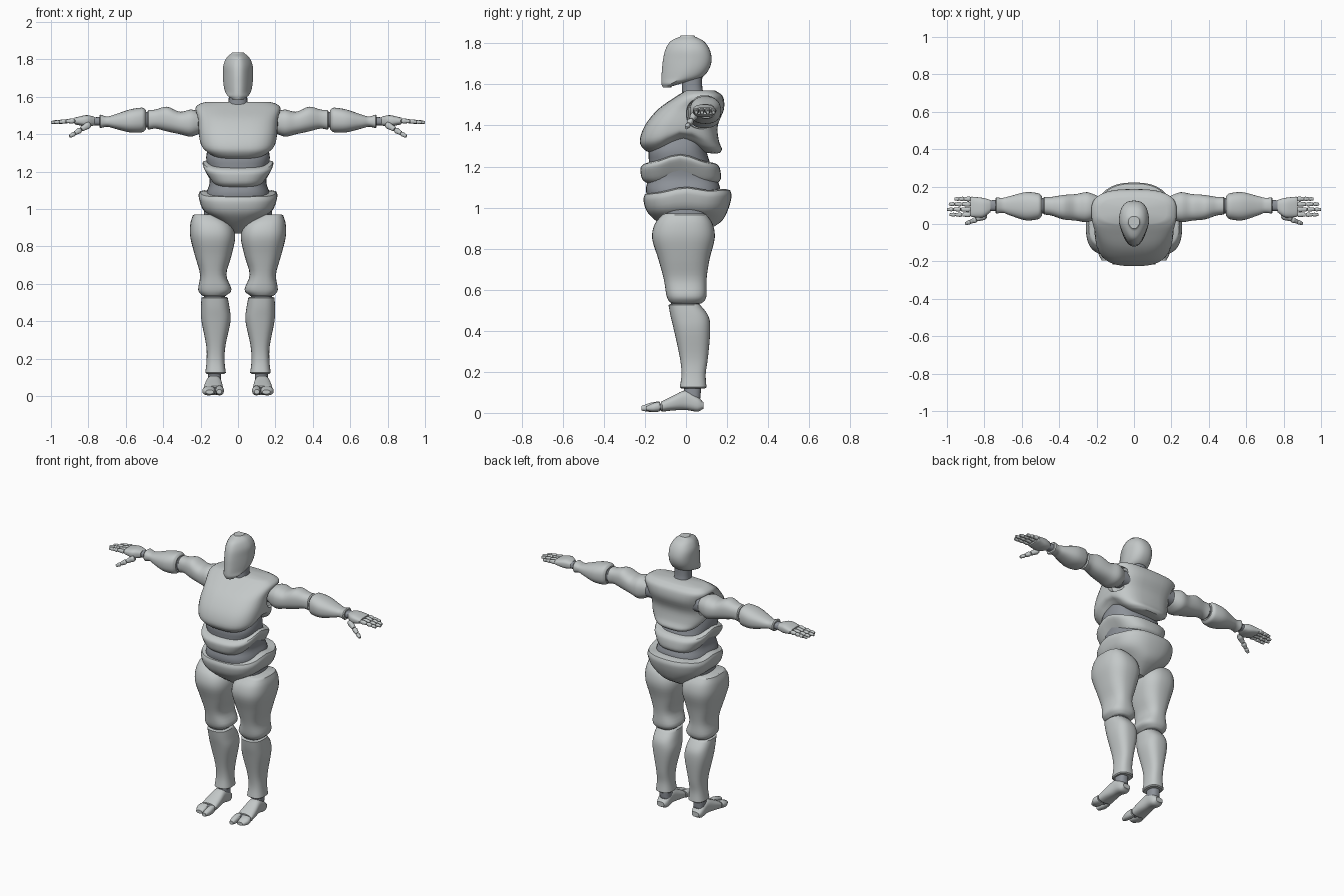
import bpy, bmesh, math
from mathutils import Matrix, Vector

if "Cube" in bpy.data.objects:
    bpy.data.objects.remove(bpy.data.objects["Cube"])


def material(name, color):
    m = bpy.data.materials.new(name)
    m.use_nodes = True
    m.diffuse_color = (*color, 1)
    m.node_tree.nodes["Principled BSDF"].inputs["Base Color"].default_value = (*color, 1)
    return m


SHELL = material("light grey shell", (0.55, 0.58, 0.58))
JOINT = material("dark grey joint", (0.27, 0.29, 0.32))
SIDES = 36
PARTS = []
# position along the axis, then the two cross directions -> x, y, z
AXES = {"x": lambda t, a, b: (t, a, b),
        "y": lambda t, a, b: (a, t, b),
        "z": lambda t, a, b: (a, b, t)}


def spline(rings, steps=4):
    """Smooth curve through the given rings."""
    out = []
    for i in range(len(rings) - 1):
        p0, p1 = rings[max(i - 1, 0)], rings[i]
        p2, p3 = rings[i + 1], rings[min(i + 2, len(rings) - 1)]
        for s in range(steps):
            u = s / steps
            out.append([b + u / 2 * (c - a + u * (2 * a - 5 * b + 4 * c - d + u * (3 * (b - c) + d - a)))
                        for a, b, c, d in zip(p0, p1, p2, p3)])
    return out + [list(rings[-1])]


def rounded_end(ring, shift):
    t, a0, a1, b0, b1 = ring
    da, db = (a1 - a0) * 0.06, (b1 - b0) * 0.06
    return [t + shift, a0 + da, a1 - da, b0 + db, b1 - db]


def loft(name, axis, rings, mat=SHELL, power=2.4, taper=0, warp=None,
         mirror=False, matrix=None, lip=0.006):
    """Skin through rings of (position, a min, a max, b min, b max)."""
    rings = spline(rings)
    d = math.copysign(lip, rings[-1][0] - rings[0][0])
    rings = [rounded_end(rings[0], -d)] + rings + [rounded_end(rings[-1], d)]
    bm = bmesh.new()

    def vert(t, a, b):
        p = Vector(AXES[axis](t, a, b))
        if warp:
            p.z += warp(p)
        return bm.verts.new(matrix @ p if matrix else p)

    loops = []
    for t, a0, a1, b0, b1 in rings:
        loop = []
        for k in range(SIDES):
            ang = math.tau * k / SIDES
            c, s = math.cos(ang), math.sin(ang)
            c = math.copysign(abs(c) ** (2 / power), c)
            s = math.copysign(abs(s) ** (2 / power), s)
            c *= 1 - taper * max(0, -s)
            loop.append(vert(t, (a0 + a1) / 2 + c * (a1 - a0) / 2, (b0 + b1) / 2 + s * (b1 - b0) / 2))
        loops.append(loop)
    for l0, l1 in zip(loops, loops[1:]):
        for k in range(SIDES):
            j = (k + 1) % SIDES
            bm.faces.new((l0[k], l0[j], l1[j], l1[k]))
    for loop in (loops[0], loops[-1]):
        mid = bm.verts.new(sum((v.co for v in loop), Vector()) / SIDES)
        for k in range(SIDES):
            bm.faces.new((loop[k], loop[(k + 1) % SIDES], mid))
    bmesh.ops.recalc_face_normals(bm, faces=bm.faces)
    mesh = bpy.data.meshes.new(name)
    bm.to_mesh(mesh)
    bm.free()
    mesh.materials.append(mat)
    ob = bpy.data.objects.new(name, mesh)
    bpy.context.collection.objects.link(ob)
    if mirror:
        ob.modifiers.new("both sides", "MIRROR").use_axis = (True, False, False)
    PARTS.append(ob)
    return ob


def centred(rows):
    return [(z, -w, w, y0, y1) for z, w, y0, y1 in rows]


def bone(name, start, end, r, mat=SHELL):
    """Small waisted finger segment between two points."""
    start, end = Vector(start), Vector(end)
    d = end - start
    m = Matrix.Translation(start) @ d.to_track_quat("X", "Z").to_matrix().to_4x4()
    rows = [(0.1, 0.8), (0.3, 1), (0.6, 0.85), (0.9, 0.75)]
    loft(name, "x", [(d.length * u, -r * k, r * k, -r * k, r * k) for u, k in rows],
         mat, matrix=m, mirror=True, lip=0.003)


def hump(p, height, y, width):
    return height * math.exp(-((p.y - y) / width) ** 2)


# Head and neck
loft("head", "z", centred([
    (1.59, .032, -.115, -.07), (1.605, .055, -.12, -.02), (1.63, .07, -.12, .07),
    (1.67, .078, -.117, .11), (1.72, .08, -.112, .125), (1.77, .078, -.1, .115),
    (1.81, .06, -.075, .087), (1.832, .035, -.03, .045)]), power=2.5, taper=.4)
loft("neck", "z", centred([(1.52, .06, -.02, .1), (1.58, .05, -.02, .08), (1.65, .05, -.02, .08)]), JOINT)

# Torso
chest = loft("chest", "z", centred([
    (1.265, .13, -.175, .165), (1.285, .165, -.207, .175), (1.325, .2, -.225, .16),
    (1.4, .21, -.2, .155), (1.48, .215, -.135, .185), (1.54, .228, -.05, .18),
    (1.565, .2, -.01, .15)]), power=3,
    warp=lambda p: hump(p, .06, -.01, .09) * max(0, min(1, (1.4 - p.z) / .1)))
loft("waist_core", "z", centred([
    (1.0, .17, -.17, .15), (1.08, .17, -.195, .168), (1.14, .152, -.185, .15),
    (1.21, .16, -.18, .12), (1.28, .17, -.18, .1), (1.36, .15, -.14, .1)]), JOINT, power=2.6)
loft("abdomen", "z", centred([
    (1.115, .14, -.19, .15), (1.14, .157, -.215, .17), (1.19, .187, -.222, .165),
    (1.21, .187, -.205, .15)]), power=2.7, warp=lambda p: hump(p, .045, -.03, .1))
loft("pelvis", "z", centred([
    (.875, .04, -.06, .08), (.93, .105, -.14, .17), (.98, .185, -.19, .205),
    (1.035, .21, -.207, .222), (1.065, .205, -.2, .215)]), power=2.6,
    warp=lambda p: max(0, min(1, (p.z - .93) / .1)) * (hump(p, .03, 0, .1) + hump(p, .02, .2, .08)))

# Arms
loft("shoulder_joint", "x", [(.12, .03, .15, 1.41, 1.52), (.22, .03, .15, 1.41, 1.51)], JOINT, mirror=True)
loft("upper_arm", "x", [
    (.195, .03, .15, 1.41, 1.515), (.25, .01, .17, 1.387, 1.532), (.31, .018, .16, 1.4, 1.52),
    (.38, .025, .155, 1.415, 1.547), (.44, .045, .145, 1.43, 1.532), (.478, .05, .145, 1.424, 1.53)], mirror=True)
loft("elbow_joint", "x", [(.45, .055, .14, 1.435, 1.52), (.53, .055, .14, 1.435, 1.52)], JOINT, mirror=True)
loft("forearm", "x", [
    (.498, .037, .155, 1.42, 1.535), (.515, .025, .165, 1.41, 1.542), (.58, .02, .17, 1.41, 1.532),
    (.66, .045, .15, 1.43, 1.505), (.7, .06, .14, 1.44, 1.495), (.735, .055, .142, 1.432, 1.505)], mirror=True)
loft("wrist_joint", "x", [(.71, .07, .13, 1.445, 1.492), (.79, .07, .125, 1.448, 1.49)], JOINT, mirror=True)
loft("palm", "x", [
    (.772, .06, .13, 1.446, 1.494), (.81, .035, .14, 1.44, 1.502), (.868, .038, .146, 1.452, 1.49)],
    power=2.8, mirror=True)

# Fingers and thumb
for finger, y, tip in (("index", .05, .985), ("middle", .078, 1.0), ("ring", .106, .99), ("little", .134, .958)):
    joints = [.872 + (tip - .872) * u for u in (0, .42, .73, 1)]
    for i in range(3):
        bone(f"{finger}_finger_{i + 1}", (joints[i], y, 1.472 - .003 * i),
             (joints[i + 1], y, 1.469 - .003 * i), .0135 - .0015 * i)
base, tip = Vector((.79, .045, 1.455)), Vector((.9, .002, 1.388))
for i, (u, v) in enumerate(((0, .45), (.45, .75), (.75, 1))):
    bone(f"thumb_{i + 1}", base.lerp(tip, u), base.lerp(tip, v), .018 - .003 * i)

# Legs
loft("hip_joint", "z", [(.85, .06, .19, -.09, .09), (1.02, .05, .18, -.11, .11)], JOINT, mirror=True)
loft("thigh", "z", [
    (.54, .06, .195, -.08, .085), (.57, .035, .213, -.095, .1), (.65, .062, .203, -.108, .1),
    (.75, .035, .23, -.135, .115), (.85, .015, .255, -.165, .14), (.92, .035, .255, -.152, .13),
    (.965, .1, .242, -.115, .1)], power=2.6, mirror=True)
loft("knee_joint", "z", [(.48, .07, .18, -.07, .06), (.58, .07, .185, -.075, .07)], JOINT, mirror=True)
loft("shin", "z", [
    (.125, .065, .175, -.03, .1), (.19, .072, .168, -.022, .096), (.27, .067, .17, -.03, .107),
    (.4, .04, .195, -.058, .118), (.47, .045, .198, -.075, .11), (.525, .055, .195, -.085, .07)],
    power=2.6, mirror=True)
loft("ankle_joint", "z", [(.07, .09, .16, -.01, .07), (.14, .09, .16, -.01, .075)], JOINT, mirror=True)

# Feet
loft("foot", "y", [
    (.08, .1, .158, .018, .055), (.055, .088, .167, .006, .082), (0, .088, .17, .014, .11),
    (-.06, .082, .18, .012, .085), (-.115, .08, .186, .006, .058)], power=2.6, mirror=True)
loft("toe_joint", "y", [(-.1, .09, .178, .012, .048), (-.14, .09, .178, .012, .046)], JOINT, mirror=True)
loft("big_toe", "y", [
    (-.132, .078, .12, .006, .056), (-.17, .076, .12, .004, .05), (-.21, .085, .116, .01, .036)], mirror=True)
loft("outer_toes", "y", [
    (-.132, .122, .188, .006, .054), (-.16, .123, .19, .004, .048), (-.19, .127, .175, .01, .034)], mirror=True)

# Armholes in the chest
cutter = loft("armhole_cutter", "x", [(.18, .005, .165, 1.385, 1.53), (.34, -.01, .18, 1.36, 1.54)], mirror=True)
PARTS.remove(cutter)
cutter.hide_render = True
cut = chest.modifiers.new("armholes", "BOOLEAN")
cut.operation, cut.solver, cut.object = "DIFFERENCE", "EXACT", cutter
bpy.context.view_layer.objects.active = chest
bpy.ops.object.modifier_apply(modifier=cut.name)
bpy.data.objects.remove(cutter)

# Smooth shading with sharp rims
bpy.ops.object.select_all(action="DESELECT")
for ob in PARTS:
    ob.select_set(True)
bpy.context.view_layer.objects.active = chest
bpy.ops.object.shade_smooth_by_angle(angle=math.radians(35))
